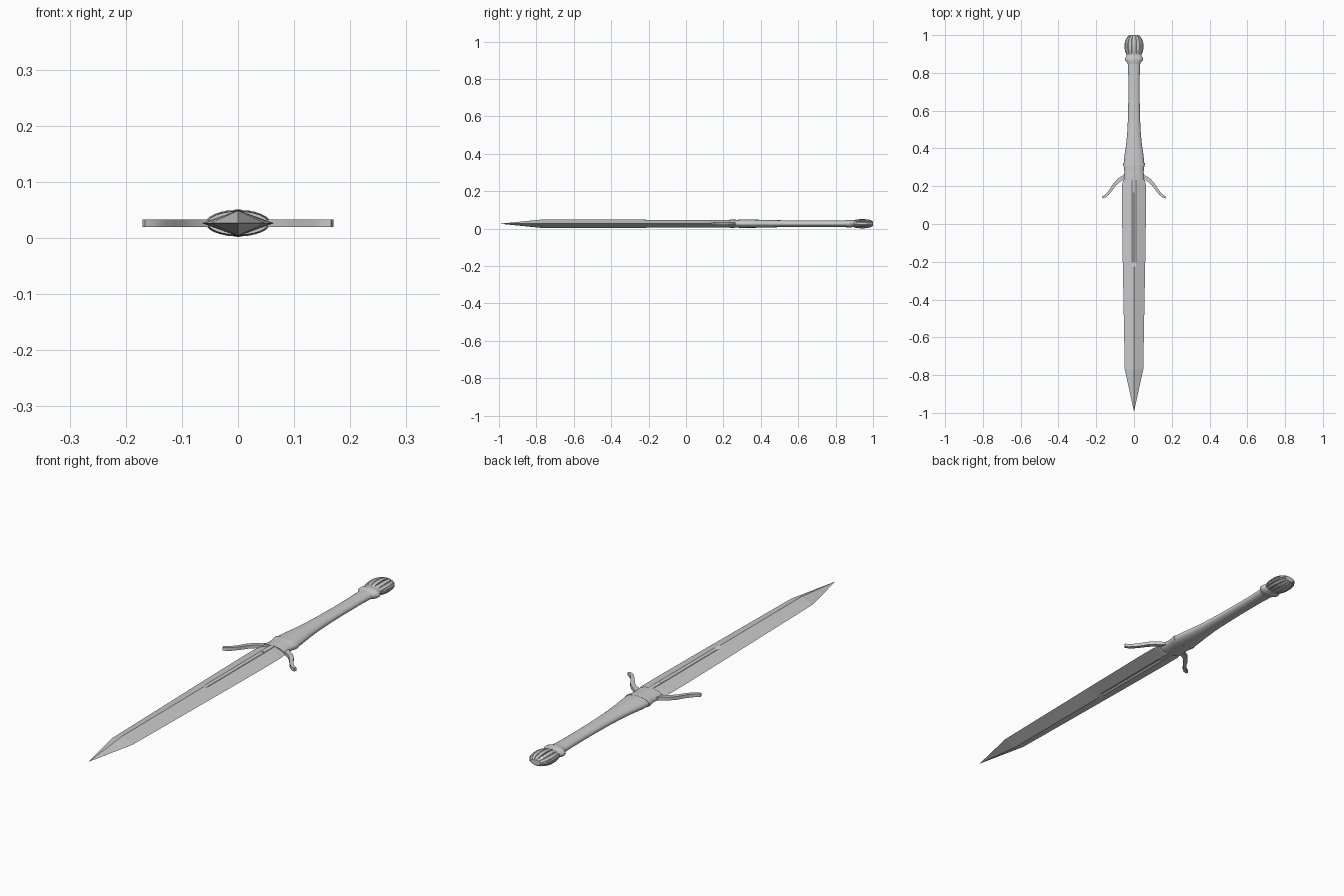
import bpy, bmesh, math
from mathutils import Vector

if "Cube" in bpy.data.objects:
    bpy.data.objects.remove(bpy.data.objects["Cube"])

ZC = 0.0265  # height of the sword's long axis


def finish(bm, name, smooth=None):
    bmesh.ops.recalc_face_normals(bm, faces=bm.faces)
    me = bpy.data.meshes.new(name)
    bm.to_mesh(me)
    bm.free()
    ob = bpy.data.objects.new(name, me)
    bpy.context.collection.objects.link(ob)
    if smooth:
        bpy.ops.object.select_all(action='DESELECT')
        ob.select_set(True)
        bpy.context.view_layer.objects.active = ob
        bpy.ops.object.shade_smooth_by_angle(angle=math.radians(smooth))
    return ob


def loft(name, sections, smooth=None):
    """Skin closed rings of (x, y, z) points and cap both ends."""
    bm = bmesh.new()
    rings = [[bm.verts.new(p) for p in s] for s in sections]
    n = len(rings[0])
    for a, b in zip(rings, rings[1:]):
        for i in range(n):
            j = (i + 1) % n
            bm.faces.new((a[i], a[j], b[j], b[i]))
    bm.faces.new(rings[0])
    bm.faces.new(rings[-1])
    return finish(bm, name, smooth)


def ellipse(y, rx, rz, n=24):
    return [(rx * math.cos(t), y, ZC + rz * math.sin(t))
            for t in (2 * math.pi * i / n for i in range(n))]


# Blade: diamond section whose ridge sinks into a fuller near the guard
def blade_section(y, w, h, fuller):
    s = 0.16 * w
    hs = h * 0.84
    hc = h * 0.62 if fuller else h
    half = [(w, 0), (s, hs), (0, hc), (-s, hs)]
    pts = half + [(-x, -z) for x, z in half]
    return [(x, y, ZC + z) for x, z in pts]


loft("blade", [blade_section(y, w, h, f) for y, w, h, f in (
    (-0.99, 0.0008, 0.0006, False), (-0.77, 0.049, 0.0225, False),
    (-0.225, 0.059, 0.0235, False), (-0.205, 0.0595, 0.0235, True),
    (0.10, 0.064, 0.0235, True), (0.20, 0.064, 0.0235, True),
    (0.26, 0.052, 0.0235, True))])

# Small tabs locking the blade into the guard, on both faces
for side, name in ((1, "upper_tab"), (-1, "lower_tab")):
    bm = bmesh.new()
    bmesh.ops.create_cube(bm, size=1)
    for v in bm.verts:
        v.co = (v.co.x * 0.016, 0.205 + v.co.y * 0.075,
                ZC + side * 0.0165 + v.co.z * 0.008)
    finish(bm, name)

# Collar, grip with flared base, and ring under the pommel
loft("collar", [ellipse(*p) for p in (
    (0.232, 0.054, 0.021), (0.245, 0.055, 0.022), (0.275, 0.051, 0.021),
    (0.300, 0.054, 0.0225), (0.318, 0.058, 0.0235), (0.324, 0.057, 0.0225))], 40)
loft("grip", [ellipse(*p) for p in (
    (0.315, 0.055, 0.022), (0.36, 0.051, 0.022), (0.42, 0.042, 0.0205),
    (0.48, 0.036, 0.019), (0.56, 0.032, 0.0175), (0.66, 0.030, 0.0165),
    (0.78, 0.030, 0.0165), (0.855, 0.033, 0.0175))], 40)
loft("grip_ring", [ellipse(*p) for p in (
    (0.845, 0.032, 0.017), (0.855, 0.036, 0.0185), (0.866, 0.047, 0.021),
    (0.878, 0.048, 0.021), (0.888, 0.040, 0.0185), (0.905, 0.038, 0.018))], 40)


# Pommel: squashed bulb with raised ribs and narrow grooves
def ribbed(y, rx, rz, ribs=14, depth=0.85):
    pts = []
    for i in range(ribs):
        for f, k in ((-0.36, 1), (0, 1.02), (0.36, 1), (0.44, depth), (0.56, depth)):
            t = 2 * math.pi * (i + f) / ribs + math.pi / 2
            pts.append((rx * k * math.cos(t), y, ZC + rz * k * math.sin(t)))
    return pts


loft("pommel", [ribbed(*p) for p in (
    (0.892, 0.036, 0.017), (0.908, 0.046, 0.0215), (0.930, 0.050, 0.0240),
    (0.955, 0.050, 0.0240), (0.975, 0.045, 0.0215), (0.992, 0.034, 0.0165),
    (1.0, 0.024, 0.011))], 25)

# Curved guard arms: flat bars swept along a path towards the tip
path = [(0.035, 0.262), (0.055, 0.247), (0.080, 0.232), (0.102, 0.210),
        (0.120, 0.183), (0.138, 0.160), (0.153, 0.147), (0.168, 0.140)]
widths = [0.012, 0.011, 0.010, 0.009, 0.0075, 0.007, 0.007, 0.005]
for sx, name in ((1, "guard_arm_right"), (-1, "guard_arm_left")):
    rings = []
    for i, (x, y) in enumerate(path):
        a, b = path[max(i - 1, 0)], path[min(i + 1, len(path) - 1)]
        d = Vector((b[0] - a[0], b[1] - a[1])).normalized()
        w, h = widths[i], 0.0068
        ring = [(u, v) for u, v in ((-w, -h), (w, -h), (w, h), (-w, h))]
        rings.append([(sx * (x - d.y * u), y + d.x * u, ZC + v) for u, v in ring])
    loft(name, rings, 35)
